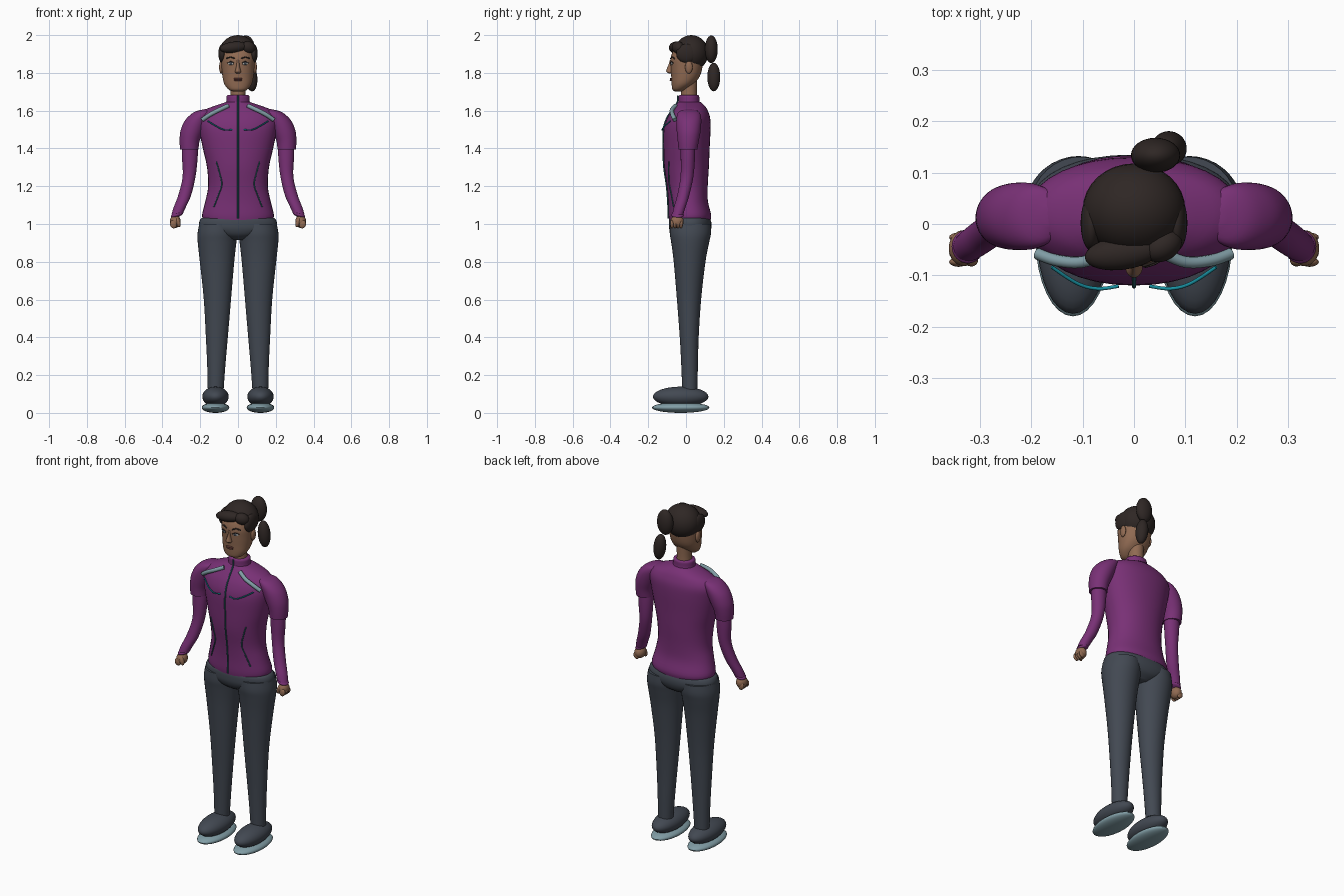
import bpy, bmesh, math
from mathutils import Vector, Matrix, Euler
from mathutils.bvhtree import BVHTree

cube = bpy.data.objects.get("Cube")
if cube:
    bpy.data.objects.remove(cube, do_unlink=True)


def material(name, r, g, b):
    m = bpy.data.materials.new(name)
    m.use_nodes = True
    m.diffuse_color = (r, g, b, 1)
    bsdf = next(n for n in m.node_tree.nodes if n.type == 'BSDF_PRINCIPLED')
    bsdf.inputs["Base Color"].default_value = (r, g, b, 1)
    return m


PURPLE = material("purple_fabric", .19, .03, .18)
GREY = material("slate_grey", .055, .066, .085)
PALE = material("pale_blue_grey", .22, .34, .38)
CYAN = material("cyan_trim", .01, .3, .38)
TEAL = material("dark_teal_seam", .02, .11, .12)
SKIN = material("brown_skin", .28, .145, .085)
HAIR = material("dark_brown_hair", .028, .02, .018)
WHITE = material("eye_white", .55, .55, .52)
LIPS = material("lip_brown", .17, .06, .05)

SIDES = ((1, "left_"), (-1, "right_"))


def add_mesh(name, bm, mat):
    bmesh.ops.recalc_face_normals(bm, faces=bm.faces)
    me = bpy.data.meshes.new(name)
    bm.to_mesh(me)
    bm.free()
    me.materials.append(mat)
    ob = bpy.data.objects.new(name, me)
    bpy.context.collection.objects.link(ob)
    return ob


def spline(rows, steps):
    """Smooth interpolation through rows of numbers."""
    rows = [Vector(r) for r in rows]
    out = []
    for i in range(len(rows) - 1):
        a, b, c, d = (rows[min(max(i + k, 0), len(rows) - 1)] for k in (-1, 0, 1, 2))
        for j in range(steps):
            t = j / steps
            out.append((b * 2 + (c - a) * t + (a * 2 - b * 5 + c * 4 - d) * t ** 2
                        + (b * 3 - a - c * 3 + d) * t ** 3) * .5)
    return out + [rows[-1]]


def loft(name, rings, mat, side=1, power=2, sides=36, steps=4):
    """Skin level rings, each given as z, x, y, x radius, y radius."""
    bm = bmesh.new()
    loops = []
    for z, x, y, rx, ry in spline(rings, steps):
        loop = []
        for k in range(sides):
            a = math.tau * k / sides
            c, s = math.cos(a), math.sin(a)
            px = math.copysign(abs(c) ** (2 / power), c) * max(rx, .001)
            py = math.copysign(abs(s) ** (2 / power), s) * max(ry, .001)
            loop.append(bm.verts.new((side * (x + px), y + py, z)))
        loops.append(loop)
    for lo, hi in zip(loops, loops[1:]):
        for k in range(sides):
            n = (k + 1) % sides
            bm.faces.new((lo[k], lo[n], hi[n], hi[k]))
    bm.faces.new(loops[0])
    bm.faces.new(loops[-1])
    return add_mesh(name, bm, mat)


def ball(name, centre, radii, mat, turn=(0, 0, 0), segments=32):
    bm = bmesh.new()
    spin = Euler([math.radians(a) for a in turn]).to_matrix().to_4x4()
    bmesh.ops.create_uvsphere(bm, u_segments=segments, v_segments=segments // 2, radius=1,
                              matrix=Matrix.Translation(centre) @ spin @ Matrix.Diagonal((*radii, 1)))
    return add_mesh(name, bm, mat)


def cord(name, points, radius, mat):
    cu = bpy.data.curves.new(name, 'CURVE')
    cu.dimensions = '3D'
    cu.bevel_depth = radius
    cu.bevel_resolution = 3
    cu.use_fill_caps = True
    pts = spline(points, 6)
    sp = cu.splines.new('POLY')
    sp.points.add(len(pts) - 1)
    for p, co in zip(sp.points, pts):
        p.co = (*co, 1)
    cu.materials.append(mat)
    ob = bpy.data.objects.new(name, cu)
    bpy.context.collection.objects.link(ob)


def front_finder(ob):
    """Return a function giving the y of the front surface at x, z."""
    me = ob.data
    tree = BVHTree.FromPolygons([v.co.copy() for v in me.vertices],
                                [tuple(p.vertices) for p in me.polygons])

    def find(x, z):
        hit = tree.ray_cast(Vector((x, -2, z)), Vector((0, 1, 0)))[0]
        return hit.y if hit else 0
    return find


# Jacket body and collar
torso = loft("jacket_body", [
    (1.02, 0, .02, .184, .11), (1.05, 0, .02, .19, .113), (1.12, 0, .011, .173, .105),
    (1.2, 0, .007, .158, .108), (1.3, 0, .003, .164, .118), (1.4, 0, .003, .186, .122),
    (1.5, 0, .006, .206, .124), (1.56, 0, .014, .21, .114), (1.6, 0, .02, .182, .095),
    (1.625, 0, .022, .125, .078), (1.645, 0, .018, .064, .06)], PURPLE, power=2.15)
loft("jacket_collar", [(1.62, 0, .016, .066, .06), (1.65, 0, .015, .062, .056),
                       (1.675, 0, .015, .061, .055), (1.682, 0, .015, .056, .05)], PURPLE)

# Trouser hips
loft("trouser_hips", [(.915, 0, .022, .05, .06), (.94, 0, .022, .13, .095),
                      (.97, 0, .022, .196, .11), (1.0, 0, .022, .207, .113),
                      (1.025, 0, .02, .199, .109), (1.034, 0, .02, .185, .1)], GREY, power=2.2)

for s, side in SIDES:
    # Short outer sleeve, long inner sleeve and cuff
    loft(side + "outer_sleeve", [
        (1.395, .258, .01, .049, .05), (1.44, .256, .012, .053, .056), (1.49, .243, .014, .062, .063),
        (1.54, .222, .015, .064, .066), (1.575, .2, .015, .056, .063),
        (1.597, .18, .015, .042, .05), (1.608, .165, .015, .01, .015)], PURPLE, s)
    loft(side + "inner_sleeve", [
        (1.45, .255, .01, .042, .038), (1.36, .255, .01, .042, .038), (1.25, .259, .005, .034, .034),
        (1.15, .283, -.015, .034, .032), (1.09, .308, -.033, .032, .031),
        (1.05, .323, -.044, .029, .029)], PURPLE, s)
    ball(side + "cuff", (s * .324, -.044, 1.048), (.033, .033, .013), PURPLE, (0, s * 20, 0))

    # Fist with curled fingers and thumb
    ball(side + "palm", (s * .332, -.047, 1.013), (.029, .035, .034), SKIN)
    for i in range(4):
        ball(f"{side}finger_{i + 1}", (s * .342, -.074 + i * .016, .998), (.018, .0095, .022), SKIN,
             (0, s * 15, 0), 16)
    ball(side + "thumb", (s * .317, -.07, 1.008), (.012, .013, .026), SKIN, (0, s * 15, 0), 16)

    # Trouser leg
    loft(side + "trouser_leg", [
        (.125, .118, .02, .042, .04), (.25, .115, .019, .048, .044), (.4, .112, .017, .058, .05),
        (.6, .109, .016, .072, .064), (.8, .111, .019, .091, .084), (.9, .111, .022, .102, .1),
        (.95, .109, .023, .105, .109), (1.0, .105, .023, .1, .108)], GREY, s)

    # Shoe and sole
    ball(side + "shoe", (s * .119, -.028, .086), (.07, .147, .053), GREY)
    ball(side + "sole", (s * .119, -.028, .028), (.073, .152, .028), PALE)

    # Shoulder piping and chest seam
    cord(side + "shoulder_piping", [(s * .188, -.058, 1.552), (s * .15, -.071, 1.578),
                                    (s * .1, -.074, 1.604), (s * .052, -.055, 1.626)], .0115, PALE)
    cord(side + "chest_seam", [(s * .16, -.084, 1.545), (s * .11, -.116, 1.515),
                               (s * .07, -.126, 1.498), (s * .03, -.121, 1.5)], .0035, CYAN)

# Zip and waist seams laid on the jacket front
jacket_y = front_finder(torso)
zip_line = [(0, jacket_y(0, z) - .002, z) for z in (1.03, 1.1, 1.2, 1.3, 1.4, 1.5, 1.56, 1.6, 1.63)]
cord("zip", zip_line + [(0, -.045, 1.65), (0, -.044, 1.68)], .004, TEAL)
for s, side in SIDES:
    cord(side + "waist_seam", [(s * x, jacket_y(s * x, z) - .001, z) for x, z in
                               ((.115, 1.33), (.098, 1.27), (.086, 1.21), (.105, 1.15), (.128, 1.09))],
         .0035, TEAL)

# Neck and head
loft("neck", [(1.64, 0, .015, .044, .044), (1.7, 0, .015, .04, .042), (1.77, 0, .015, .043, .045)], SKIN)
head = loft("head", [
    (1.702, 0, -.038, .028, .02), (1.712, 0, -.036, .05, .036), (1.74, 0, -.018, .072, .058),
    (1.78, 0, -.003, .082, .075), (1.83, 0, .003, .087, .084), (1.88, 0, .006, .089, .087),
    (1.93, 0, .02, .08, .08), (1.965, 0, .03, .048, .045), (1.978, 0, .03, .02, .02)], SKIN, power=2.15)
loft("nose", [(1.797, 0, -.08, .01, .01), (1.805, 0, -.083, .017, .02), (1.815, 0, -.083, .014, .021),
              (1.84, 0, -.08, .008, .014), (1.868, 0, -.077, .006, .008)], SKIN, sides=20)

# Face details
face_y = front_finder(head)
ball("upper_lip", (0, face_y(0, 1.769) - .001, 1.769), (.025, .007, .0045), LIPS, segments=20)
ball("lower_lip", (0, face_y(0, 1.761) - .001, 1.761), (.021, .008, .005), LIPS, segments=20)
for s, side in SIDES:
    eye = face_y(s * .038, 1.85)
    ball(side + "eye", (s * .038, eye, 1.85), (.016, .004, .0085), WHITE, (0, 0, s * 15), 20)
    ball(side + "iris", (s * .038, eye - .003, 1.85), (.008, .003, .008), GREY, (0, 0, s * 15), 16)
    cord(side + "eyelid", [(s * x, face_y(s * x, z) - .003, z) for x, z in
                           ((.021, 1.851), (.038, 1.86), (.056, 1.852))], .0025, HAIR)
    cord(side + "eyebrow", [(s * x, face_y(s * x, z) - .001, z) for x, z in
                            ((.018, 1.876), (.04, 1.884), (.062, 1.875))], .0035, HAIR)
    ball(side + "ear", (s * .089, .015, 1.83), (.011, .02, .034), SKIN, segments=20)
    # Hair over the temple
    ball(side + "temple_hair", (s * .083, .002, 1.903), (.021, .054, .05), HAIR)

# Hair cap, swept fringe and ponytail
ball("hair_cap", (0, .028, 1.905), (.1, .09, .095), HAIR)
ball("fringe", (-.022, -.056, 1.935), (.075, .033, .03), HAIR, (0, -6, 8))
ball("fringe_side", (.056, -.042, 1.935), (.04, .03, .032), HAIR, (0, 15, 30))
ball("ponytail_top", (.042, .134, 1.925), (.048, .034, .073), HAIR)
ball("ponytail_end", (.068, .147, 1.778), (.034, .034, .076), HAIR, (0, -6, 0))

# Smooth shading with sharp hems kept
bpy.ops.object.select_all(action='DESELECT')
for ob in bpy.context.collection.objects:
    if ob.type == 'MESH':
        ob.select_set(True)
        bpy.context.view_layer.objects.active = ob
bpy.ops.object.shade_smooth_by_angle(angle=math.radians(50))
